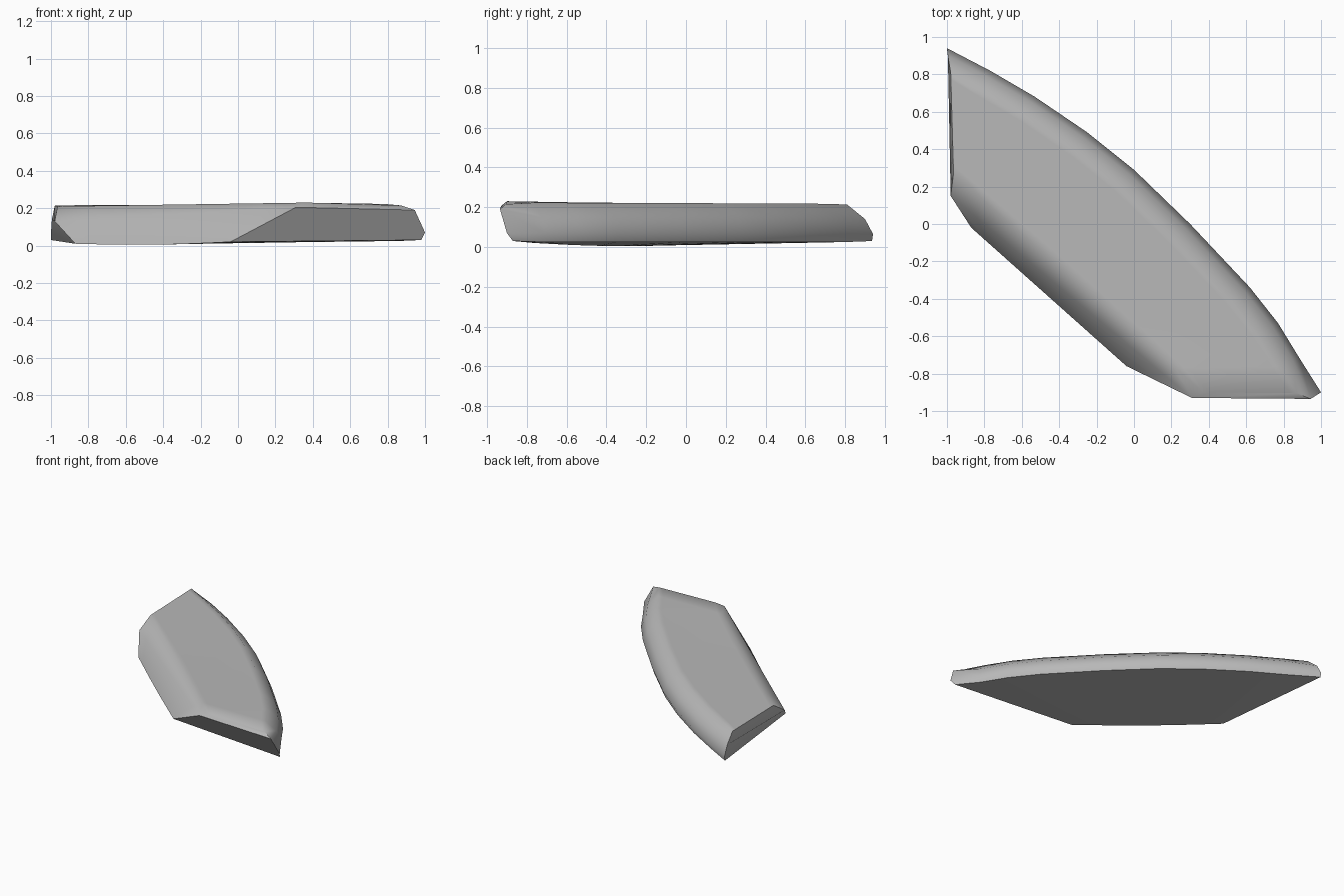
import bpy
import bmesh
import math
from mathutils import Vector

cube = bpy.data.objects.get("Cube")
if cube:
    bpy.data.objects.remove(cube, do_unlink=True)

stone = bpy.data.materials.new("stone grey")
stone.use_nodes = True
grey = (0.48, 0.48, 0.48, 1)
stone.diffuse_color = grey
bsdf = stone.node_tree.nodes["Principled BSDF"]
bsdf.inputs["Base Color"].default_value = grey
bsdf.inputs["Roughness"].default_value = 0.8

# Curved back edge between the two tips, seen from above
back_edge = [(-0.77, 0.82), (-0.53, 0.68), (-0.25, 0.49), (0, 0.29), (0.3, 0),
             (0.62, -0.34), (0.77, -0.53), (0.88, -0.71)]

# End sections: back bottom, belly, shoulder, top, then front top, ridge, bottom
left_end = [(-1, 0.935, 0.03), (-1, 0.94, 0.065), (-0.995, 0.9, 0.14),
            (-0.98, 0.81, 0.213), (-0.965, 0.27, 0.21),
            (-0.98, 0.15, 0.13), (-0.87, -0.02, 0.01)]
right_end = [(0.98, -0.87, 0.03), (1, -0.9, 0.07), (0.945, -0.935, 0.19),
             (0.87, -0.905, 0.215), (0.37, -0.9, 0.23),
             (0.31, -0.93, 0.205), (-0.04, -0.76, 0.02)]
left_end = [Vector(p) for p in left_end]
right_end = [Vector(p) for p in right_end]


def section(i):
    """Cross-section of the slab at one station of the back edge."""
    t = (i + 1) / (len(back_edge) + 1)
    x, y = back_edge[i]
    angle = math.radians(63 - 40 * t)
    inward = Vector((-math.cos(angle), -math.sin(angle), 0))
    edge = Vector((x, y, 0))
    rows = []
    for inset, z in ((0.015, 0.025), (0, 0.07), (0.035, 0.15), (0.115, 0.216 + 0.008 * t)):
        rows.append(edge + inward * inset + Vector((0, 0, z)))
    for a, b in zip(left_end[4:], right_end[4:]):
        rows.append(a.lerp(b, t))
    rows[-1].z -= 0.01 * math.sin(math.pi * t)
    return rows


def add_top_rows(rows):
    """Holding rows keep the broad top flat next to its rounded rims."""
    back, front = rows[3], rows[4]
    return rows[:4] + [back.lerp(front, 0.07), back.lerp(front, 0.92)] + rows[4:]


sections = [left_end] + [section(i) for i in range(len(back_edge))] + [right_end]
bm = bmesh.new()
rings = [[bm.verts.new(p) for p in add_top_rows(s)] for s in sections]

# Skin between neighbouring sections
for a, b in zip(rings, rings[1:]):
    for j in range(len(a)):
        k = (j + 1) % len(a)
        bm.faces.new((a[j], a[k], b[k], b[j]))

# Each broken end has a narrow chamfer above a larger face
for ring in (rings[0], rings[-1]):
    bm.faces.new(ring[2:8])
    bm.faces.new(ring[:3] + ring[7:])

bmesh.ops.recalc_face_normals(bm, faces=bm.faces)
mesh = bpy.data.meshes.new("stone_slab")
bm.to_mesh(mesh)
bm.free()
mesh.materials.append(stone)
slab = bpy.data.objects.new("stone_slab", mesh)
bpy.context.collection.objects.link(slab)

# Smooth rounded rims, sharp broken ends and underside
bpy.ops.object.select_all(action="DESELECT")
slab.select_set(True)
bpy.context.view_layer.objects.active = slab
bpy.ops.object.shade_smooth_by_angle(angle=math.radians(46))
